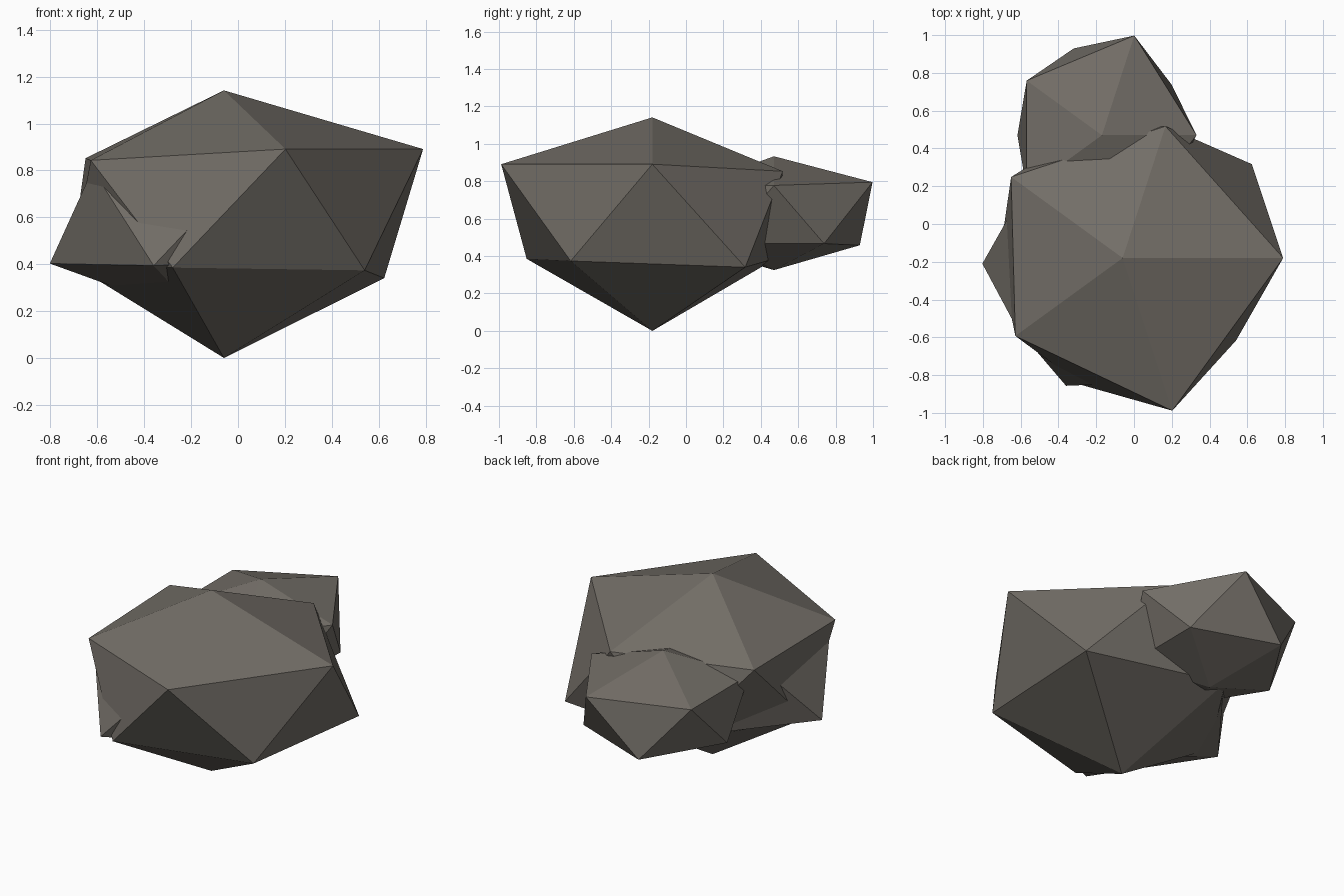
import bpy, bmesh, math

if "Cube" in bpy.data.objects:
    bpy.data.objects.remove(bpy.data.objects["Cube"])

# One flat stone colour
stone = bpy.data.materials.new("grey_brown_stone")
stone.diffuse_color = (0.17, 0.155, 0.135, 1)
stone.use_nodes = True
stone.node_tree.nodes["Principled BSDF"].inputs["Base Color"].default_value = stone.diffuse_color

MID_Z, SQUASH = 0.615, 0.65


def make_rock(name, x, y, radii):
    """Squashed icosahedron; radii run from the bottom point, round the lower
    ring, round the upper ring, to the top point."""
    bm = bmesh.new()
    bmesh.ops.create_icosphere(bm, subdivisions=1, radius=1)

    def ring_order(v):
        pole = abs(v.co.z) > 0.9
        angle = 0 if pole else (math.atan2(v.co.y, v.co.x) + 0.1) % math.tau
        return (round(v.co.z, 1), angle)

    for v, r in zip(sorted(bm.verts, key=ring_order), radii):
        v.co = v.co.normalized() * r
        v.co.z *= SQUASH
    mesh = bpy.data.meshes.new(name)
    bm.to_mesh(mesh)
    bm.free()
    mesh.materials.append(stone)
    ob = bpy.data.objects.new(name, mesh)
    ob.location = (x, y, MID_Z)
    bpy.context.collection.objects.link(ob)


# Large boulder
make_rock("main_boulder", -0.06, -0.18,
          [0.946, 0.945, 0.78, 0.73, 0.79, 0.83,
           0.95, 0.82, 0.816, 0.785, 0.95, 0.81])
# Small boulder at the back
make_rock("back_boulder", -0.17, 0.47,
          [0.446, 0.51, 0.54, 0.50, 0.53, 0.50,
           0.56, 0.62, 0.55, 0.55, 0.53, 0.49])
# Boulder poking out at the front left
make_rock("side_boulder", -0.15, -0.21,
          [0.69, 0.68, 0.70, 0.73, 0.76, 0.68,
           0.68, 0.68, 0.64, 0.65, 0.74, 0.66])
